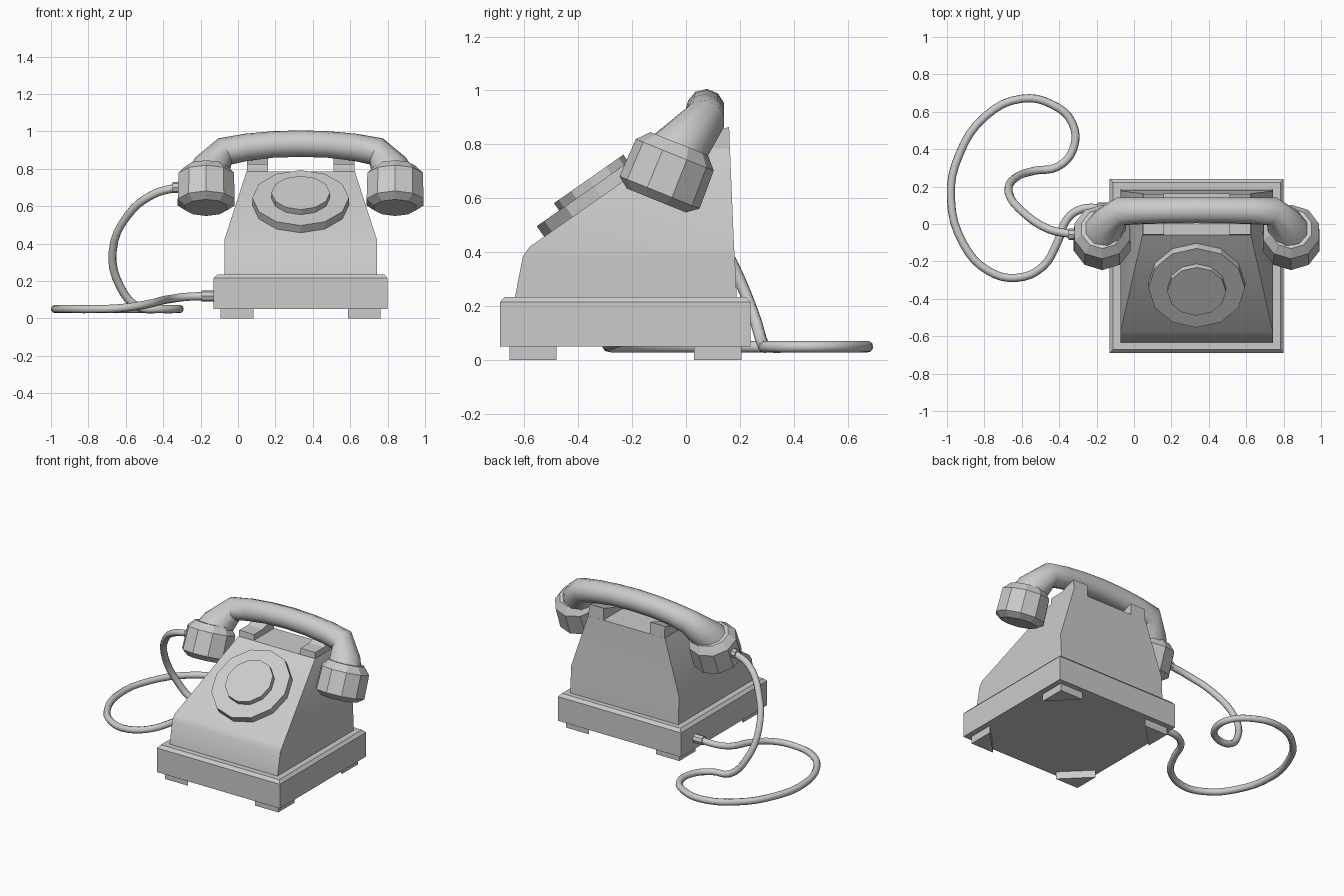
import bpy, bmesh, math
from mathutils import Vector

if "Cube" in bpy.data.objects:
    bpy.data.objects.remove(bpy.data.objects["Cube"])

CX = 0.335                                   # mid-plane of the telephone
UP = Vector((0, 0.375, 0.927)).normalized()  # tilt of the handset
X = Vector((1, 0, 0))


def loft(name, rings, smooth=None):
    """Skin a list of equal-length point rings and close both ends."""
    bm = bmesh.new()
    loops = [[bm.verts.new(p) for p in r] for r in rings]
    for a, b in zip(loops, loops[1:]):
        n = len(a)
        for i in range(n):
            bm.faces.new((a[i], a[(i + 1) % n], b[(i + 1) % n], b[i]))
    bm.faces.new(loops[0][::-1])
    bm.faces.new(loops[-1])
    bmesh.ops.recalc_face_normals(bm, faces=bm.faces)
    mesh = bpy.data.meshes.new(name)
    bm.to_mesh(mesh)
    bm.free()
    ob = bpy.data.objects.new(name, mesh)
    bpy.context.collection.objects.link(ob)
    if smooth:
        bpy.ops.object.select_all(action='DESELECT')
        ob.select_set(True)
        bpy.context.view_layer.objects.active = ob
        bpy.ops.object.shade_smooth_by_angle(angle=math.radians(smooth))
    return ob


def rect(hw, y0, y1, z):
    return [(CX - hw, y0, z), (CX + hw, y0, z), (CX + hw, y1, z), (CX - hw, y1, z)]


def circle(c, a, b, r, n, phase=0.0):
    """Regular ring about c in the plane of unit vectors a and b."""
    return [Vector(c) + r * (a * math.cos(2 * math.pi * (i + phase) / n)
                             + b * math.sin(2 * math.pi * (i + phase) / n)) for i in range(n)]


# Base plinth with chamfered rim
loft("base", [rect(0.465, -0.69, 0.24, 0.05), rect(0.465, -0.69, 0.24, 0.215),
              rect(0.447, -0.672, 0.222, 0.235)])

# Triangular corner feet
for sx, side in ((-1, "left"), (1, "right")):
    for y, sy, end in ((-0.655, 1, "front"), (0.205, -1, "back")):
        x = CX + sx * 0.428
        tri = [(x, y), (x - sx * 0.175, y), (x, y + sy * 0.175)]
        loft(f"foot_{end}_{side}", [[(px, py, z) for px, py in tri] for z in (0, 0.05)])

# Tapered body with sloping front
loft("body", [rect(0.408, -0.635, 0.188, 0.23), rect(0.408, -0.605, 0.181, 0.385),
              rect(0.408, -0.58, 0.178, 0.42), rect(0.29, -0.06, 0.163, 0.785)], smooth=35)

# Cradle prongs
prong = [(-0.06, 0.77), (-0.055, 0.825), (0.04, 0.825), (0.16, 0.865), (0.163, 0.77)]
for s, side in ((-1, "left"), (1, "right")):
    loft(f"cradle_prong_{side}",
         [[(CX + s * d, y, z) for y, z in prong] for d in (0.175, 0.287)])

# Dial ring and hub, tilted to the front slope
tilt = math.radians(35)
N = Vector((0, -math.sin(tilt), math.cos(tilt)))
V = Vector((0, math.cos(tilt), math.sin(tilt)))
top = Vector((CX, -0.342, 0.645))
for name, r, d0, d1 in (("dial_ring", 0.258, -0.065, 0), ("dial_hub", 0.157, -0.01, 0.033)):
    loft(name, [circle(top + N * d, X, V, r, 12) for d in (d0, d1)])

# Ear and mouth cups of the handset
W = X.cross(UP)
W.normalize()
for s, side in ((-1, "left"), (1, "right")):
    rim = Vector((CX + s * 0.505, -0.098, 0.622))
    loft(f"handset_cup_{side}",
         [circle(rim + UP * t, X, W, r, 10, 0.5) for t, r in
          ((-0.032, 0.118), (0, 0.16), (0.15, 0.156), (0.195, 0.115))])

# Handset grip: one tapered sweep bending into both cups
half = [(0.497, -0.045, 0.765, 0.115), (0.475, -0.012, 0.805, 0.105),
        (0.405, 0.068, 0.893, 0.078), (0.29, 0.07, 0.915, 0.073), (0.15, 0.072, 0.93, 0.071)]
path = [(-d, y, z, r) for d, y, z, r in half] + [(0, 0.073, 0.935, 0.071)] + half[::-1]
angles = [8, 28, 62, 84, 87, 90, 93, 96, 118, 152, 172]
rings = []
for (d, y, z, r), deg in zip(path, angles):
    a = math.radians(deg)
    across = (-X * math.cos(a) + UP * math.sin(a))
    rings.append(circle((CX + d, y, z), across, W, r, 10, 0.5))
loft("handset_grip", rings, smooth=40)

# Cord sleeves at the cup and at the base
Y, Z = Vector((0, 1, 0)), Vector((0, 0, 1))
for name, x0, x1, y, z in (("cup_cord_sleeve", -0.35, -0.29, -0.055, 0.70),
                           ("base_cord_sleeve", -0.195, -0.12, 0.085, 0.12)):
    loft(name, [circle((x, y, z), Y, Z, 0.03, 8) for x in (x0, x1)])

# Looping cord lying on the ground
pts = [(-0.33, -0.055, 0.70), (-0.45, -0.03, 0.665), (-0.59, 0.06, 0.55), (-0.67, 0.17, 0.36),
       (-0.63, 0.25, 0.17), (-0.53, 0.285, 0.06), (-0.41, 0.305, 0.05), (-0.325, 0.4, 0.05),
       (-0.33, 0.54, 0.05), (-0.44, 0.64, 0.05), (-0.6, 0.67, 0.05), (-0.79, 0.58, 0.05),
       (-0.935, 0.37, 0.05), (-0.979, 0.14, 0.05), (-0.91, -0.11, 0.05), (-0.78, -0.25, 0.05),
       (-0.63, -0.288, 0.055), (-0.49, -0.23, 0.075), (-0.41, -0.1, 0.095), (-0.355, 0.03, 0.105),
       (-0.28, 0.08, 0.115), (-0.17, 0.085, 0.12)]
curve = bpy.data.curves.new("cord", 'CURVE')
curve.dimensions = '3D'
curve.bevel_depth = 0.022
curve.bevel_resolution = 2
curve.resolution_u = 4
curve.use_fill_caps = True
spline = curve.splines.new('BEZIER')
spline.bezier_points.add(len(pts) - 1)
for bp, p in zip(spline.bezier_points, pts):
    bp.co = p
    bp.handle_left_type = bp.handle_right_type = 'AUTO'
cord = bpy.data.objects.new("cord", curve)
bpy.context.collection.objects.link(cord)
bpy.ops.object.select_all(action='DESELECT')
cord.select_set(True)
bpy.context.view_layer.objects.active = cord
bpy.ops.object.convert(target='MESH')
bpy.ops.object.shade_smooth_by_angle(angle=math.radians(50))
